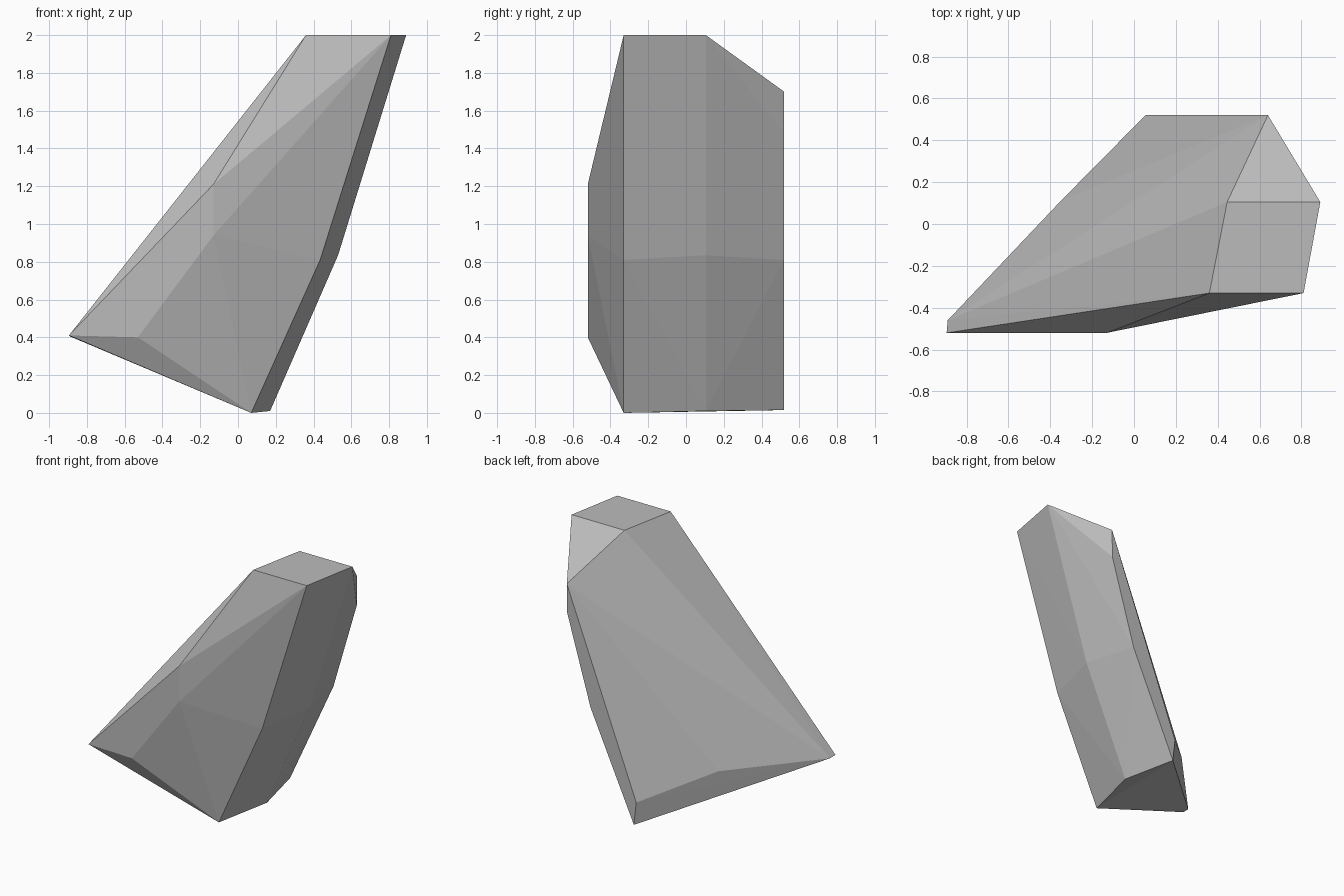
import bpy
import bmesh

cube = bpy.data.objects.get("Cube")
if cube:
    bpy.data.objects.remove(cube, do_unlink=True)

# Plain grey stone
stone = bpy.data.materials.new("grey_stone")
stone.use_nodes = True
grey = (0.5, 0.5, 0.5, 1)
stone.diffuse_color = grey
stone.node_tree.nodes["Principled BSDF"].inputs["Base Color"].default_value = grey

# Corner points of the leaning rock, grouped by facet: y -> [(x, z), ...]
facets = {
    -0.52: [(-0.895, 0.41), (-0.53, 0.4), (-0.13, 0.94), (-0.13, 1.21)],
    -0.46: [(-0.89, 0.405)],
    -0.33: [(0.36, 2), (0.81, 2), (0.435, 0.81), (0.07, 0)],
    0.105: [(0.445, 2), (0.89, 2), (0.53, 0.835), (0.17, 0.01)],
    0.11: [(-0.35, 0.38)],
    0.52: [(0.64, 1.7), (0.637, 1.48), (0.44, 0.81), (0.075, 0.015), (0.055, 0.19)],
}

# Wrap the corners in a flat-sided hull
bm = bmesh.new()
for y, corners in facets.items():
    for x, z in corners:
        bm.verts.new((x, y, z))
hull = bmesh.ops.convex_hull(bm, input=bm.verts)
loose = [v for v in hull["geom_interior"] if isinstance(v, bmesh.types.BMVert)]
bmesh.ops.delete(bm, geom=loose, context="VERTS")
bmesh.ops.dissolve_limit(bm, angle_limit=0.01, verts=bm.verts, edges=bm.edges)
bmesh.ops.recalc_face_normals(bm, faces=bm.faces)

mesh = bpy.data.meshes.new("leaning_rock")
bm.to_mesh(mesh)
bm.free()
mesh.materials.append(stone)
rock = bpy.data.objects.new("leaning_rock", mesh)
bpy.context.collection.objects.link(rock)
